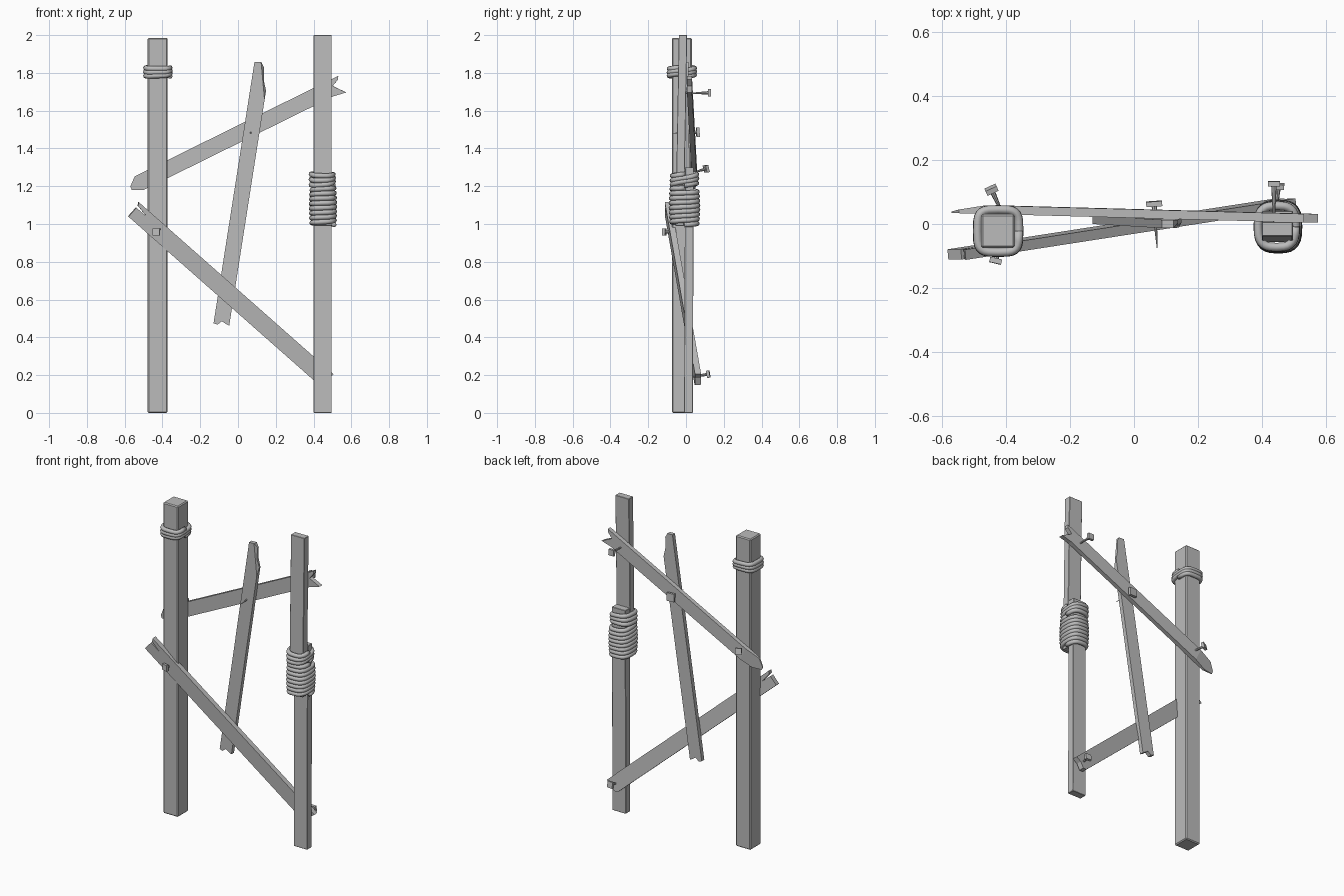
import bpy, bmesh, math
from mathutils import Vector, Matrix

cube = bpy.data.objects.get("Cube")
if cube:
    bpy.data.objects.remove(cube, do_unlink=True)

# Single flat grey for everything
grey = bpy.data.materials.new("weathered grey")
grey.use_nodes = True
COLOR = (0.5, 0.5, 0.5, 1)
grey.diffuse_color = COLOR
grey.node_tree.nodes["Principled BSDF"].inputs["Base Color"].default_value = COLOR


def finish(name, bm, smooth=False):
    bmesh.ops.recalc_face_normals(bm, faces=bm.faces)
    for f in bm.faces:
        f.smooth = smooth
    mesh = bpy.data.meshes.new(name)
    bm.to_mesh(mesh)
    bm.free()
    mesh.materials.append(grey)
    ob = bpy.data.objects.new(name, mesh)
    bpy.context.collection.objects.link(ob)
    return ob


def post(name, bottom, top, sx, sy, bevel):
    """Square timber, sheared so its ends stay level."""
    bm = bmesh.new()
    bmesh.ops.create_cube(bm, size=1)
    for v in bm.verts:
        end = Vector(top if v.co.z > 0 else bottom)
        v.co = end + Vector((v.co.x * sx, v.co.y * sy, 0))
    bmesh.ops.bevel(bm, geom=bm.edges[:], offset=bevel, segments=1, affect='EDGES')
    return finish(name, bm)


def plank(name, start, end, thick, outline, cuts=()):
    """Outline of (along, across) points, extruded and laid from start to end."""
    start, end = Vector(start), Vector(end)
    x = (end - start).normalized()
    n = Vector((0, -1, 0))
    n = (n - x * n.dot(x)).normalized()
    w = n.cross(x)
    bm = bmesh.new()
    face = bm.faces.new([bm.verts.new((a, b, -thick / 2)) for a, b in outline])
    ext = bmesh.ops.extrude_face_region(bm, geom=[face])
    for v in ext["geom"]:
        if isinstance(v, bmesh.types.BMVert):
            v.co.z = thick / 2
    # Worn, sloping ends
    for point, normal in cuts:
        cut = bmesh.ops.bisect_plane(bm, geom=bm.verts[:] + bm.edges[:] + bm.faces[:],
                                     plane_co=point, plane_no=normal, clear_outer=True)
        rim = [e for e in cut["geom_cut"] if isinstance(e, bmesh.types.BMEdge)]
        bmesh.ops.holes_fill(bm, edges=rim)
    bmesh.ops.triangulate(bm, faces=[f for f in bm.faces if len(f.verts) > 4])
    bm.transform(Matrix.Translation(start) @ Matrix((x, w, n)).transposed().to_4x4())
    return finish(name, bm)


def nail(name, head, tip, size=0.038):
    """Square head with a tapering shaft."""
    head, tip = Vector(head), Vector(tip)
    axis = tip - head
    bm = bmesh.new()
    bmesh.ops.create_cone(bm, cap_ends=True, segments=8, radius1=0.009, radius2=0.001,
                          depth=axis.length,
                          matrix=Matrix.Translation((0, 0, axis.length / 2)))
    bmesh.ops.create_cube(bm, size=1, matrix=Matrix.Diagonal((size, size, 0.016, 1)))
    turn = axis.to_track_quat('Z', 'X').to_matrix().to_4x4()
    bm.transform(Matrix.Translation(head) @ turn)
    return finish(name, bm)


def rope(name, center, rx, ry, z0, z1, turns, tilt, bulge, power, radius=0.0135):
    """Wound cord: a rounded-square helix swept with a round section."""
    cx, cy = center
    steps, sides = 28, 8
    count = int(turns * steps)
    path = []
    for i in range(count + 1):
        t = i / count
        a = 2 * math.pi * turns * t
        c, s = math.cos(a), math.sin(a)
        grow = 1 + bulge * math.sin(math.pi * t)
        px = math.copysign(abs(c) ** (2 / power), c) * rx * grow
        py = math.copysign(abs(s) ** (2 / power), s) * ry * grow
        lean = tilt * math.sin(a * 0.93 + 0.6)
        path.append(Vector((cx + px, cy + py, z0 + (z1 - z0) * t + lean)))
    bm = bmesh.new()
    rings = []
    for i, p in enumerate(path):
        tangent = (path[min(i + 1, count)] - path[max(i - 1, 0)]).normalized()
        side = tangent.cross(Vector((0, 0, 1))).normalized()
        up = side.cross(tangent)
        angles = [2 * math.pi * k / sides for k in range(sides)]
        rings.append([bm.verts.new(p + radius * (side * math.cos(a) + up * math.sin(a)))
                      for a in angles])
    for a, b in zip(rings, rings[1:]):
        for k in range(sides):
            j = (k + 1) % sides
            bm.faces.new((a[k], a[j], b[j], b[k]))
    bm.faces.new(rings[0])
    bm.faces.new(rings[-1])
    return finish(name, bm, smooth=True)


# Upright posts: one whole, one spliced from two lengths
post("left_post", (-0.425, -0.022, 0), (-0.425, -0.022, 1.985), 0.106, 0.106, 0.006)
post("right_post_lower", (0.448, 0.013, 0), (0.448, 0.018, 1.3), 0.096, 0.046, 0.002)
post("right_post_upper", (0.448, -0.034, 0.99), (0.448, -0.016, 2), 0.096, 0.044, 0.002)

# Rope bindings
rope("left_binding", (-0.424, -0.022), 0.064, 0.066, 1.778, 1.832, 3, 0.007, 0.02, 4)
rope("right_binding", (0.45, -0.008), 0.058, 0.066, 0.995, 1.19, 8, 0.002, 0.07, 3)
rope("right_binding_top", (0.446, -0.008), 0.058, 0.064, 1.2, 1.27, 3, 0.011, 0.02, 3)

# Upper brace, with a forked right end and a thinned left tip
L = 1.238
plank("upper_brace", (-0.56, 0.048, 1.198), (0.55, 0.018, 1.746), 0.027,
      [(-0.01, -0.016), (0.02, -0.03), (0.05, -0.043), (L - 0.07, -0.043), (L, -0.055),
       (L - 0.035, -0.012), (L - 0.05, 0.008), (L - 0.01, 0.026), (L, 0.043),
       (0.036, 0.043), (-0.008, 0.005)],
      cuts=[((0.13, 0, -0.0135), (-0.023, 0, -0.14))])

# Lower brace, split at its left end
L = 1.376
plank("lower_brace", (-0.55, -0.095, 1.075), (0.475, 0.064, 0.17), 0.032,
      [(0, -0.047), (L - 0.02, -0.047), (L, -0.03), (L - 0.01, 0.01), (L, 0.047),
       (-0.01, 0.047), (0.0, 0.029), (0.07, 0.018), (0.0, 0.016)])

# Loose middle plank, broken at the top
plank("middle_plank", (-0.088, 0.013, 0.468), (0.13, 0.0, 1.86), 0.026,
      [(0, -0.042), (1.26, -0.042), (1.31, -0.022), (1.38, -0.012), (1.405, 0.006),
       (1.4, 0.042), (0, 0.042), (-0.004, 0.02), (0.018, 0.0), (0.008, -0.02)],
      cuts=[((1.25, -0.042, 0), (0.25, -1, 0.8))])

# Nails
nail("upper_right_nail", (0.437, 0.125, 1.695), (0.437, -0.02, 1.69))
nail("middle_nail", (0.063, 0.063, 1.486), (0.072, -0.075, 1.48), 0.05)
nail("upper_left_nail", (-0.445, 0.107, 1.292), (-0.4, 0.01, 1.265))
nail("lower_right_nail", (0.45, 0.118, 0.205), (0.44, 0, 0.185))
nail("lower_left_nail", (-0.432, -0.115, 0.958), (-0.41, -0.02, 0.955))
